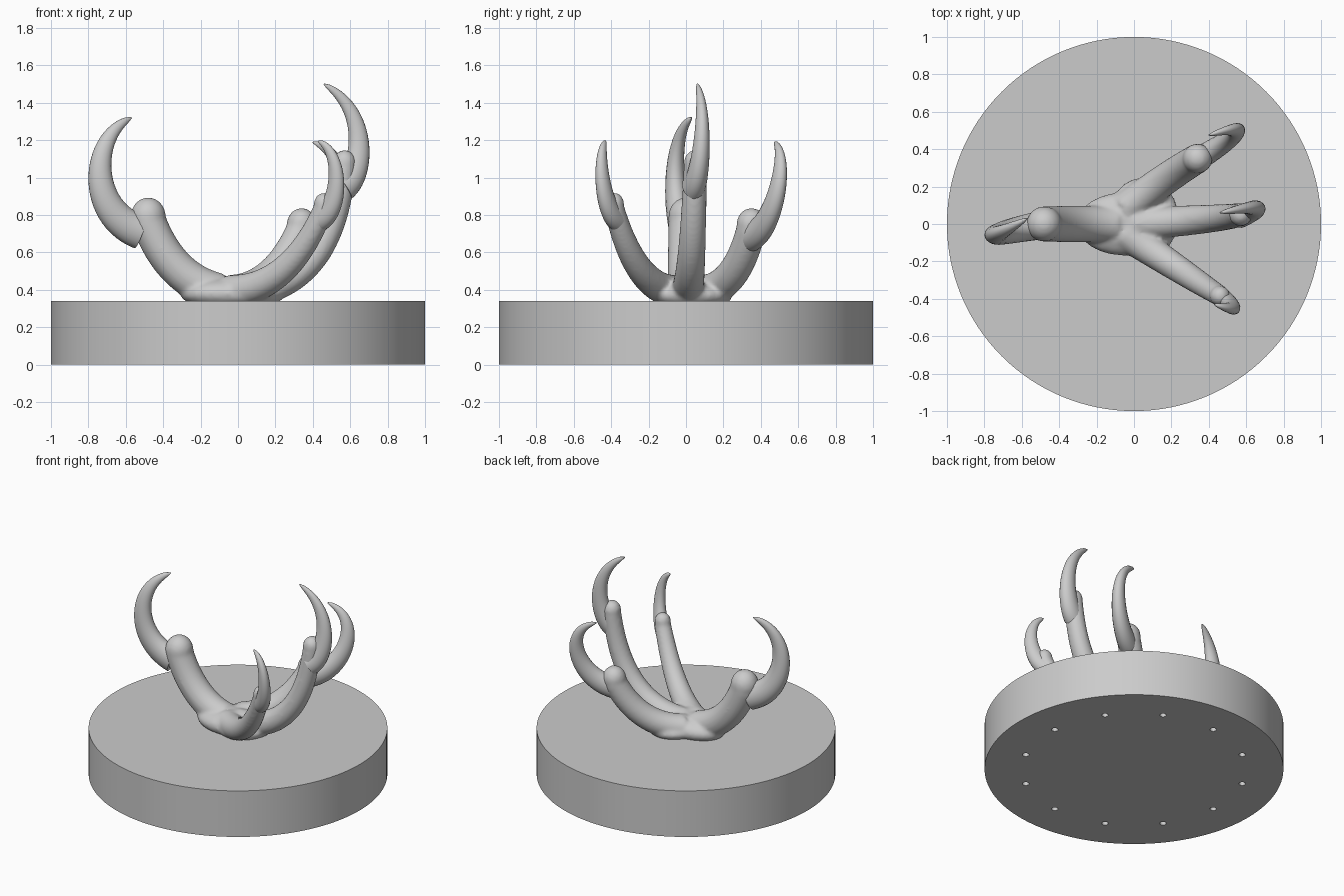
import bpy, bmesh, math
from mathutils import Vector, Matrix

if "Cube" in bpy.data.objects:
    bpy.data.objects.remove(bpy.data.objects["Cube"])

shade = (0.6, 0.6, 0.6, 1)
grey = bpy.data.materials.new("plain_grey")
grey.use_nodes = True
grey.diffuse_color = shade
grey.node_tree.nodes["Principled BSDF"].inputs["Base Color"].default_value = shade


def make_object(name, bm):
    bmesh.ops.recalc_face_normals(bm, faces=bm.faces)
    mesh = bpy.data.meshes.new(name)
    bm.to_mesh(mesh)
    bm.free()
    obj = bpy.data.objects.new(name, mesh)
    bpy.context.collection.objects.link(obj)
    mesh.materials.append(grey)
    return obj


def smooth(obj):
    bpy.ops.object.select_all(action='DESELECT')
    obj.select_set(True)
    bpy.context.view_layer.objects.active = obj
    bpy.ops.object.shade_smooth_by_angle(angle=math.radians(40))


def bezier(controls, t):
    """Point on a curve of any degree, by repeated interpolation."""
    points = [Vector(c) for c in controls]
    while len(points) > 1:
        points = [a.lerp(b, t) for a, b in zip(points, points[1:])]
    return points[0]


def tube(bm, controls, radius, side, flatten=1.0, steps=28, sides=20):
    """Sweep a section along a curve; radius is a function of position along it."""
    path = [bezier(controls, i / steps) for i in range(steps + 1)]
    rings = []
    for i, centre in enumerate(path):
        tangent = (path[min(i + 1, steps)] - path[max(i - 1, 0)]).normalized()
        across = (side - tangent * side.dot(tangent)).normalized()
        normal = tangent.cross(across)
        ring = []
        for k in range(sides):
            a = math.tau * k / sides
            offset = across * math.cos(a) * flatten + normal * math.sin(a)
            ring.append(bm.verts.new(centre + offset * radius(i / steps)))
        rings.append(ring)
    for r, s in zip(rings, rings[1:]):
        for k in range(sides):
            n = (k + 1) % sides
            bm.faces.new((r[k], r[n], s[n], s[k]))
    bm.faces.new(rings[0])
    bm.faces.new(rings[-1])


def ball(bm, centre, size):
    bmesh.ops.create_uvsphere(bm, u_segments=24, v_segments=14, radius=1,
                              matrix=Matrix.Translation(centre) @ Matrix.Diagonal((*size, 1)))


def cylinder(bm, centre, radius, depth, segments):
    bmesh.ops.create_cone(bm, cap_ends=True, segments=segments, radius1=radius, radius2=radius,
                          depth=depth, matrix=Matrix.Translation(centre))


# Round plinth with a ring of small holes underneath
bm = bmesh.new()
cylinder(bm, (0, 0, 0.17), 1, 0.34, 128)
plinth = make_object("plinth", bm)
bm = bmesh.new()
for k in range(12):
    a = math.radians(5 + 30 * k)
    cylinder(bm, (0.75 * math.cos(a), 0.75 * math.sin(a), 0), 0.022, 0.2, 20)
cutter = make_object("hole_cutter", bm)
cutter.hide_render = True
cutter.hide_set(True)
cut = plinth.modifiers.new("holes", 'BOOLEAN')
cut.object = cutter
cut.solver = 'EXACT'
smooth(plinth)

# Each toe: curve from palm to knuckle, curve of its claw, and the thickness of
# the toe at the palm, the toe at the knuckle and the claw at its base
toes = {
    "rear": ([(-0.1, 0, 0.39), (-0.36, 0, 0.45), (-0.48, 0, 0.77)],
             [(-0.52, -0.01, 0.71), (-0.8, -0.06, 0.8), (-0.8, -0.1, 1.22), (-0.57, 0.03, 1.32)],
             (0.1, 0.095, 0.09)),
    "middle": ([(0, 0, 0.39), (0.5, 0.03, 0.4), (0.57, 0.05, 1.06)],
               [(0.56, 0.04, 0.95), (0.67, 0.08, 1.02), (0.71, 0.11, 1.36), (0.46, 0.06, 1.5)],
               (0.09, 0.062, 0.075)),
    "back": ([(-0.05, 0.08, 0.39), (0.2, 0.27, 0.4), (0.34, 0.35, 0.73)],
             [(0.33, 0.34, 0.68), (0.55, 0.47, 0.72), (0.65, 0.55, 1.11), (0.4, 0.475, 1.19)],
             (0.09, 0.08, 0.076)),
    "front": ([(-0.05, -0.05, 0.39), (0.28, -0.27, 0.4), (0.46, -0.385, 0.84)],
              [(0.44, -0.37, 0.78), (0.55, -0.45, 0.84), (0.56, -0.47, 1.14), (0.43, -0.43, 1.195)],
              (0.09, 0.055, 0.062)),
}

# Palm, toes and knuckles gathered into one fleshy foot, with separate claws
flesh = bmesh.new()
ball(flesh, (-0.05, 0, 0.38), (0.26, 0.17, 0.09))
ball(flesh, (0.05, 0.03, 0.37), (0.19, 0.22, 0.08))
for name, (toe, claw, (thick, thin, base)) in toes.items():
    heading = Vector(toe[-1]) - Vector(toe[0])
    side = Vector((-heading.y, heading.x, 0)).normalized()
    tube(flesh, toe, lambda t: thick + (thin - thick) * t, side)
    ball(flesh, Vector(toe[-1]) + Vector((0, 0, 0.02)), (thin, thin, thin * 1.1))
    horn = bmesh.new()
    tube(horn, claw, lambda t: 0.004 + base * (1 - t) ** 0.6, side, flatten=0.8)
    smooth(make_object(name + "_claw", horn))

foot = make_object("foot", flesh)
fuse = foot.modifiers.new("fuse", 'REMESH')
fuse.mode = 'VOXEL'
fuse.voxel_size = 0.012
fuse.use_smooth_shade = True
soften = foot.modifiers.new("soften", 'SMOOTH')
soften.factor = 0.5
soften.iterations = 8
